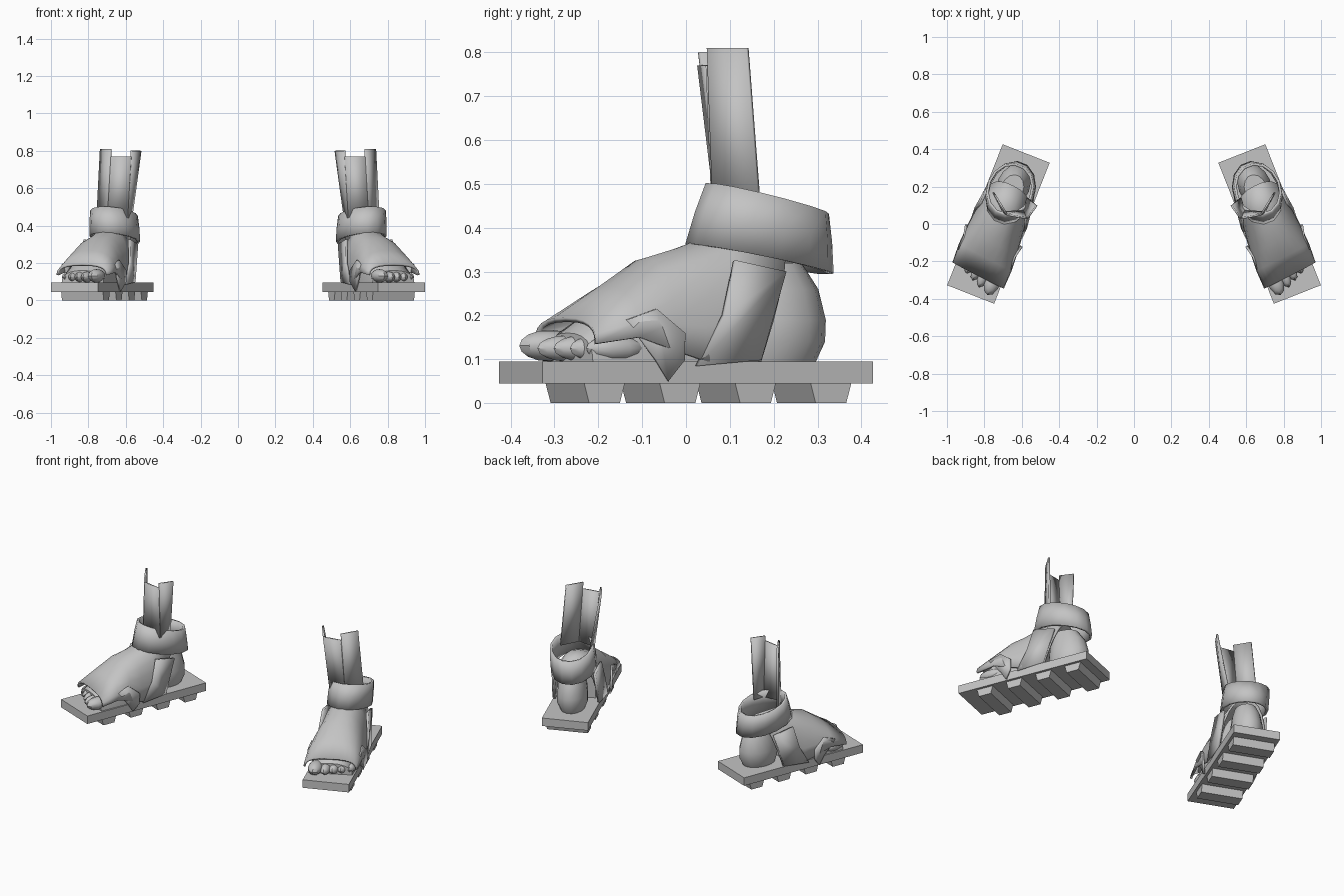
import bpy, bmesh, math
from mathutils import Matrix, Vector

if "Cube" in bpy.data.objects:
    bpy.data.objects.remove(bpy.data.objects["Cube"], do_unlink=True)

grey = bpy.data.materials.new("plain grey")
grey.diffuse_color = (0.55, 0.55, 0.55, 1)
grey.use_nodes = True
grey.node_tree.nodes["Principled BSDF"].inputs["Base Color"].default_value = (0.55, 0.55, 0.55, 1)

# Each foot is built pointing to -y, then turned outward and placed
PLACE = Matrix.Translation((0.725, 0, 0)) @ Matrix.Rotation(math.radians(21.5), 4, 'Z')
built = []


def finish(name, bm, side, thick=0):
    bm.transform(PLACE)
    if side < 0:
        bm.transform(Matrix.Scale(-1, 4, (1, 0, 0)))
    bmesh.ops.recalc_face_normals(bm, faces=bm.faces[:])
    label = ("left_" if side > 0 else "right_") + name
    mesh = bpy.data.meshes.new(label)
    bm.to_mesh(mesh)
    bm.free()
    mesh.materials.append(grey)
    ob = bpy.data.objects.new(label, mesh)
    bpy.context.collection.objects.link(ob)
    if thick:
        mod = ob.modifiers.new("thickness", 'SOLIDIFY')
        mod.thickness = thick
        mod.offset = 0
    built.append(ob)


def loft(name, rings, side, closed=True, caps=True, thick=0):
    bm = bmesh.new()
    rows = [[bm.verts.new(p) for p in ring] for ring in rings]
    n = len(rows[0])
    for a, b in zip(rows, rows[1:]):
        for i in range(n if closed else n - 1):
            j = (i + 1) % n
            bm.faces.new((a[i], a[j], b[j], b[i]))
    if caps:
        bm.faces.new(rows[0])
        bm.faces.new(rows[-1])
    finish(name, bm, side, thick)


def panel(name, points, side, thick=0.012):
    bm = bmesh.new()
    bm.faces.new([bm.verts.new(p) for p in points])
    bmesh.ops.triangulate(bm, faces=bm.faces[:])
    finish(name, bm, side, thick)


def arch(y, lean, half, low, high, power=0.85, count=12):
    ring = []
    for i in range(count + 1):
        a = math.pi * i / count
        c, s = math.cos(a), max(math.sin(a), 0)
        x = half * math.copysign(abs(c) ** power, c)
        z = low + (high - low) * s ** power
        ring.append((x, y + lean * (z - low) + 0.1 * x, z))
    return ring


def oval(cx, cy, rx, ry, z, tilt=0, count=14):
    ring = []
    for i in range(count):
        a = math.tau * i / count
        ring.append((cx + rx * math.cos(a), cy + ry * math.sin(a), z + tilt * math.sin(a)))
    return ring


def box(name, size, centre, side, taper=1):
    bm = bmesh.new()
    bmesh.ops.create_cube(bm, size=1)
    for v in bm.verts:
        if v.co.z < 0:
            v.co.y *= taper
        v.co = Vector([c * s for c, s in zip(v.co, size)]) + Vector(centre)
    finish(name, bm, side)


def toe(name, x, tip, length, width, height, side):
    bm = bmesh.new()
    bmesh.ops.create_uvsphere(bm, u_segments=10, v_segments=8, radius=1)
    for v in bm.verts:
        v.co = (x + v.co.x * width, tip + length + v.co.y * length,
                0.095 + height / 2 + v.co.z * height / 2)
    finish(name, bm, side)


for side in (1, -1):
    # Sandal sole and its four treads
    box("sole", (0.27, 0.81, 0.05), (0, 0, 0.07), side)
    for i in range(4):
        box(f"tread_{i + 1}", (0.24, 0.1, 0.046), (0, -0.247 + 0.185 * i, 0.023), side, 0.75)

    # Bare foot, toes and heel
    loft("foot", [arch(-0.29, 0, 0.125, 0.095, 0.16), arch(-0.1, 0, 0.13, 0.095, 0.3),
                  arch(0.08, 0, 0.1, 0.095, 0.34)], side)
    for i in range(5):
        toe(f"toe_{i + 1}", -0.085 + 0.045 * i + (0.012 if i else 0), -0.375 + 0.022 * i,
            0.075, 0.03 if i else 0.042, 0.06 if i else 0.072, side)
    loft("heel", [oval(0, 0.215, 0.07, 0.1, 0.095), oval(0, 0.22, 0.088, 0.116, 0.14),
                  oval(0, 0.22, 0.088, 0.118, 0.19), oval(0, 0.215, 0.078, 0.105, 0.26),
                  oval(0, 0.2, 0.06, 0.08, 0.32)], side)

    # Wrapped upper over the instep, open above the toes
    loft("upper", [arch(-0.295, 0, 0.148, 0.135, 0.19, 0.75), arch(-0.19, 0, 0.152, 0.15, 0.262),
                   arch(-0.1, 0, 0.147, 0.12, 0.325), arch(-0.02, 0, 0.14, 0.095, 0.348),
                   arch(0.05, 0.1, 0.132, 0.095, 0.385), arch(0.12, 0.35, 0.125, 0.095, 0.38)],
         side, closed=False, caps=False, thick=0.012)

    # Ankle collar, lower at the back
    loft("ankle_collar", [oval(0, 0.18, 0.122, 0.168, 0.328, -0.034),
                          oval(0.005, 0.188, 0.122, 0.154, 0.4, -0.035),
                          oval(0.01, 0.195, 0.118, 0.137, 0.465, -0.035)],
         side, caps=False, thick=0.014)

    # Side straps
    for flank, word in ((1, "outer"), (-1, "inner")):
        panel(word + "_toe_strap", [(flank * x, y, z) for x, y, z in (
            (0.15, -0.205, 0.19), (0.145, -0.13, 0.215), (0.16, -0.065, 0.16),
            (0.158, -0.065, 0.098), (0.142, -0.1, 0.05), (0.142, -0.13, 0.098))], side)
        panel(word + "_ankle_strap", [(flank * x, y, z) for x, y, z in (
            (0.128, 0.068, 0.325), (0.122, 0.195, 0.3), (0.132, 0.13, 0.098),
            (0.14, -0.03, 0.085), (0.144, 0.035, 0.2))], side, 0.014)

    # Shin guard: front plate set lower between two side plates
    low = [(-0.093, 0.187), (-0.1, 0.115), (-0.001, 0.068), (0.088, 0.147)]
    high = [(-0.154, 0.168), (-0.133, 0.085), (-0.024, 0.063), (0.06, 0.127)]
    for i, (name, top) in enumerate((("inner", 0.8), ("front", 0.77), ("outer", 0.81))):
        a, b, c, d = low[i], low[i + 1], high[i + 1], high[i]
        panel(name + "_shin_plate", [(*a, 0.44), (*b, 0.44), (*c, top), (*d, top)], side, 0.01)

# Smooth shading with sharp creases kept
bpy.ops.object.select_all(action='DESELECT')
for ob in built:
    ob.select_set(True)
bpy.context.view_layer.objects.active = built[0]
bpy.ops.object.shade_smooth_by_angle(angle=math.radians(35))
